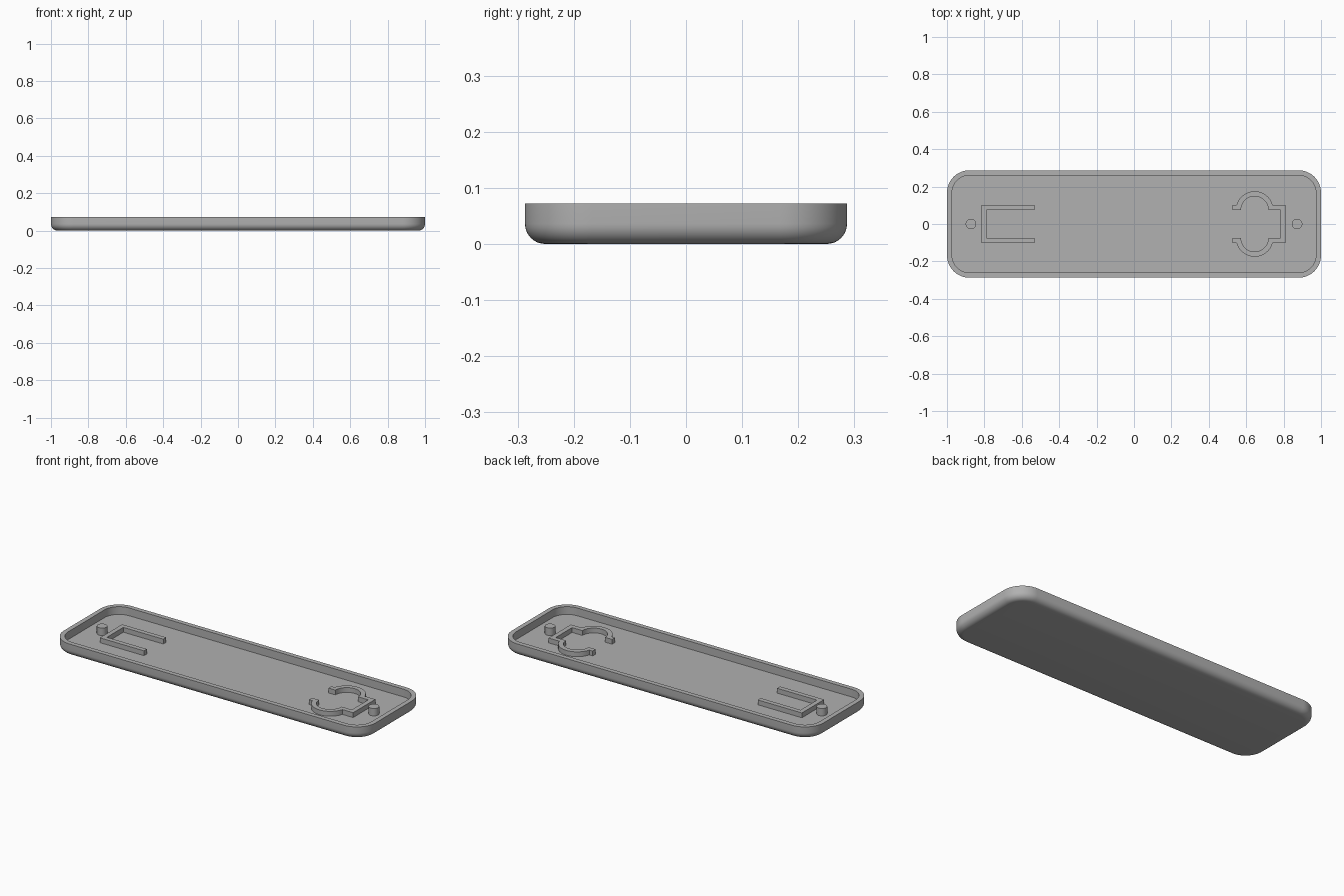
import bpy
import bmesh
from math import sin, cos, pi, asin, radians

cube = bpy.data.objects.get("Cube")
if cube:
    bpy.data.objects.remove(cube)

grey = bpy.data.materials.new("plain grey")
grey.use_nodes = True
COLOUR = (0.44, 0.44, 0.44, 1)
grey.diffuse_color = COLOUR
grey.node_tree.nodes["Principled BSDF"].inputs["Base Color"].default_value = COLOUR

HALF_X, HALF_Y, TOP = 1.0, 0.287, 0.072
CORNER, FILLET, WALL = 0.12, 0.036, 0.027
RIB_TOP = 0.055


def finish(name, bm):
    bmesh.ops.recalc_face_normals(bm, faces=bm.faces)
    mesh = bpy.data.meshes.new(name)
    bm.to_mesh(mesh)
    bm.free()
    mesh.materials.append(grey)
    obj = bpy.data.objects.new(name, mesh)
    bpy.context.collection.objects.link(obj)
    bpy.ops.object.select_all(action='DESELECT')
    obj.select_set(True)
    bpy.context.view_layer.objects.active = obj
    bpy.ops.object.shade_smooth_by_angle(angle=radians(30))
    return obj


def arc(cx, cy, r, start, end, steps):
    angles = [start + (end - start) * i / steps for i in range(steps + 1)]
    return [(cx + r * cos(a), cy + r * sin(a)) for a in angles]


def rounded_outline(inset):
    """Rounded rectangle, moved inward from the outer edge of the tray."""
    points = []
    for k, (sx, sy) in enumerate([(1, 1), (-1, 1), (-1, -1), (1, -1)]):
        points += arc(sx * (HALF_X - CORNER), sy * (HALF_Y - CORNER),
                      CORNER - inset, k * pi / 2, (k + 1) * pi / 2, 16)
    return points


def extrude_outline(name, outline, z0, z1):
    bm = bmesh.new()
    base = bm.faces.new([bm.verts.new((x, y, z0)) for x, y in outline])
    grown = bmesh.ops.extrude_face_region(bm, geom=[base], use_keep_orig=True)
    verts = [v for v in grown["geom"] if isinstance(v, bmesh.types.BMVert)]
    bmesh.ops.translate(bm, verts=verts, vec=(0, 0, z1 - z0))
    return finish(name, bm)


# Tray: filleted underside, straight wall, flat rim and sunken floor
sections = [(FILLET * (1 - sin(a)), FILLET * (1 - cos(a)))
            for a in [i * pi / 16 for i in range(9)]]
sections += [(0, TOP), (WALL, TOP), (WALL, WALL)]
bm = bmesh.new()
rings = [[bm.verts.new((x, y, z)) for x, y in rounded_outline(inset)]
         for inset, z in sections]
for low, high in zip(rings, rings[1:]):
    for i in range(len(low)):
        j = (i + 1) % len(low)
        bm.faces.new((low[i], low[j], high[j], high[i]))
bm.faces.new(rings[0])
bm.faces.new(rings[-1])
finish("tray", bm)


# Ribs: half outlines mirrored across the long axis
def mirrored(outer, inner):
    """Close a band from its upper outer and inner edges, open end first."""
    def flip(pts):
        return [(x, -y) for x, y in pts]
    return outer + flip(outer)[::-1] + flip(inner) + inner[::-1]


Y_OUT, Y_IN = 0.102, 0.075
extrude_outline("bracket_rib", mirrored(
    [(-0.532, Y_OUT), (-0.815, Y_OUT)],
    [(-0.532, Y_IN), (-0.788, Y_IN)]), WALL - 0.002, RIB_TOP)

# Clip rib: bracket with a round bulge on each side
CX, R_OUT, R_IN = 0.645, 0.1, 0.073
lift = asin((Y_OUT - Y_IN) / R_OUT)
clip_outer = ([(0.527, Y_OUT)]
              + arc(CX, Y_IN, R_OUT, pi - lift, lift, 24)
              + [(0.81, Y_OUT)])
clip_inner = ([(0.527, Y_IN)]
              + arc(CX, Y_IN, R_IN, pi, 0, 24)
              + [(0.783, Y_IN)])
extrude_outline("clip_rib", mirrored(clip_outer, clip_inner), WALL - 0.002, RIB_TOP)

# Locating pegs at both ends
for name, x in (("right_peg", -0.872), ("left_peg", 0.872)):
    extrude_outline(name, arc(x, 0, 0.028, 0, 2 * pi, 32)[:-1], WALL - 0.002, 0.07)
